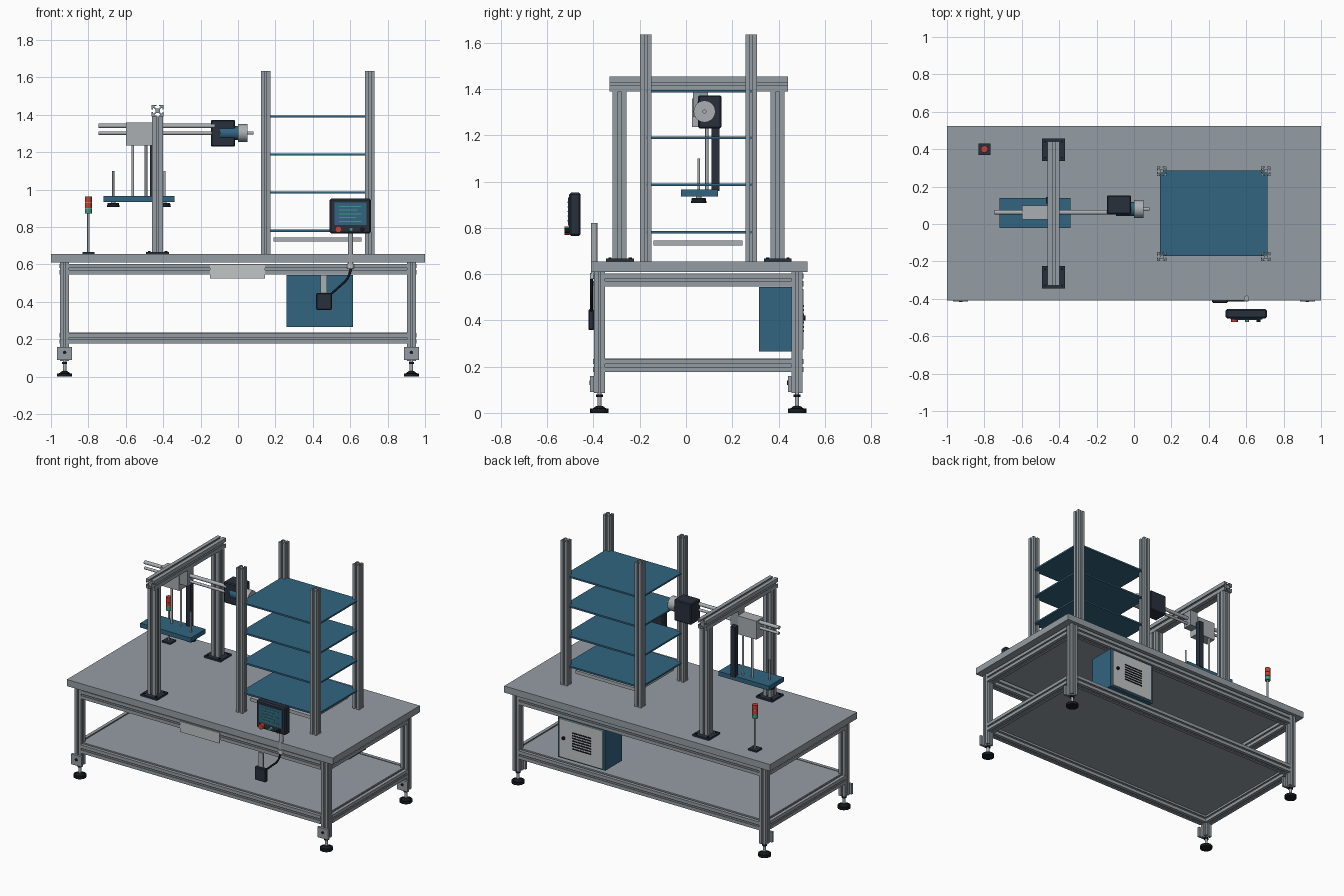
import bpy, bmesh, math
from mathutils import Matrix, Vector

old = bpy.data.objects.get("Cube")
if old:
    bpy.data.objects.remove(old, do_unlink=True)


def material(name, *rgb):
    m = bpy.data.materials.new(name)
    m.use_nodes = True
    m.diffuse_color = (*rgb, 1)
    m.node_tree.nodes["Principled BSDF"].inputs["Base Color"].default_value = (*rgb, 1)
    return m


grey = material("aluminium grey", .30, .34, .37)
pale = material("pale steel", .40, .43, .45)
white = material("light panel", .53, .56, .56)
blue = material("steel blue", .032, .13, .22)
dark = material("dark slate", .022, .030, .046)
black = material("rubber black", .008, .010, .014)
red = material("signal red", .58, .05, .035)
green = material("signal green", .05, .33, .24)

TURN = {"x": Matrix.Rotation(math.pi / 2, 4, "Y"),
        "y": Matrix.Rotation(-math.pi / 2, 4, "X"),
        "z": Matrix.Identity(4)}


def finish(name, bm, mat, smooth=False):
    bmesh.ops.recalc_face_normals(bm, faces=bm.faces)
    mesh = bpy.data.meshes.new(name)
    bm.to_mesh(mesh)
    bm.free()
    mesh.materials.append(mat)
    if smooth:
        for p in mesh.polygons:
            p.use_smooth = True
        mesh.set_sharp_from_angle(angle=math.radians(35))
    ob = bpy.data.objects.new(name, mesh)
    bpy.context.scene.collection.objects.link(ob)
    return ob


def box(name, mat, x, y, z, bevel=0):
    """Block from three (low, high) ranges."""
    bm = bmesh.new()
    bmesh.ops.create_cube(bm, size=1)
    for v in bm.verts:
        v.co = [(a + b) / 2 + (b - a) * c for (a, b), c in zip((x, y, z), v.co)]
    if bevel:
        bmesh.ops.bevel(bm, geom=bm.edges[:], offset=bevel, segments=1, affect="EDGES")
    return finish(name, bm, mat)


def rod(name, mat, start, length, r, axis="z", top=None, sides=24):
    """Cylinder or cone growing from start along an axis."""
    bm = bmesh.new()
    bmesh.ops.create_cone(bm, cap_ends=True, segments=sides, radius1=r,
                          radius2=r if top is None else top, depth=length)
    bm.transform(Matrix.Translation(start) @ TURN[axis]
                 @ Matrix.Translation((0, 0, length / 2)))
    return finish(name, bm, mat, True)


# One quarter of the slotted section, in half-widths
QUARTER = [(1, -1), (1, -.2), (.8, -.2), (.8, -.5), (.65, -.5), (.38, -.22),
           (.38, .22), (.65, .5), (.8, .5), (.8, .2), (1, .2)]


def slotted(name, start, length, size, axis="z"):
    """Slotted aluminium extrusion centred on its start point."""
    bm = bmesh.new()
    verts = []
    for k in range(4):
        spin = Matrix.Rotation(k * math.pi / 2, 4, "Z")
        verts += [bm.verts.new(spin @ Vector((a, b, 0)) * size / 2) for a, b in QUARTER]
    face = bm.faces.new(verts)
    out = bmesh.ops.extrude_face_region(bm, geom=[face])["geom"]
    bmesh.ops.translate(bm, vec=(0, 0, length),
                        verts=[g for g in out if isinstance(g, bmesh.types.BMVert)])
    bm.transform(Matrix.Translation(start) @ TURN[axis])
    return finish(name, bm, grey)


# Table top and lower shelf
box("table_top", grey, (-1, 1), (-.41, .525), (.61, .655))
box("lower_shelf", grey, (-.92, .92), (-.37, .475), (.224, .236))

# Legs, brackets and levelling feet
LEG_X, FRONT, BACK = .927, -.374, .48
for side, sx in (("right", -1), ("left", 1)):
    for end, y in (("front", FRONT), ("back", BACK)):
        tag, x = f"{end}_{side}", sx * LEG_X
        slotted("leg_" + tag, (x, y, .085), .525, .048)
        box("foot_bracket_" + tag, grey, (x - .04, x + .04), (y - .04, y - .024), (.09, .16))
        rod("bracket_bolt_" + tag, black, (x, y - .044, .13), .006, .009, "y")
        rod("foot_pad_" + tag, black, (x, y, 0), .018, .04)
        rod("foot_cone_" + tag, black, (x, y, .018), .012, .03, top=.014)
        rod("foot_stem_" + tag, pale, (x, y, .025), .065, .009)
        rod("foot_nut_" + tag, black, (x, y, .068), .012, .016, sides=6)

# Frame rails
for level, z in (("lower", .205), ("upper", .575)):
    for end, y in (("front", FRONT), ("back", BACK)):
        slotted(f"{level}_{end}_rail", (-LEG_X + .024, y, z), 2 * LEG_X - .048, .056, "x")
    for side, x in (("right", -LEG_X), ("left", LEG_X)):
        slotted(f"{level}_{side}_rail", (x, FRONT + .024, z), BACK - FRONT - .048, .056, "y")

# Front plate under the table edge
box("front_plate", white, (-.15, .145), (-.408, -.402), (.525, .597))

# Control cabinet at the back, with vented door
box("cabinet", blue, (.26, .615), (.315, .497), (.265, .545))
box("cabinet_door", white, (.275, .60), (.497, .507), (.275, .535))
for i in range(7):
    z = .35 + i * .018
    box("door_vent", black, (.36, .50), (.507, .510), (z, z + .008))
rod("door_lock", black, (.565, .505, .41), .012, .011, "y")

# Storage rack
for x in (.148, .705):
    for y in (-.174, .282):
        slotted("rack_post", (x, y, .655), .98, .05)
for z in (.775, .98, 1.183, 1.385):
    box("rack_shelf", blue, (.14, .715), (-.17, .285), (z, z + .011))
box("rack_tray", pale, (.19, .66), (-.14, .245), (.723, .745))

# Gantry
GX = -.43
for y in (-.287, .395):
    slotted("gantry_post", (GX, y, .665), .727, .06)
    box("gantry_base", dark, (GX - .062, GX + .062), (y - .058, y + .062), (.655, .667))
    for dx in (-.045, .045):
        for dy in (-.042, .046):
            rod("base_bolt", black, (GX + dx, y + dy, .667), .005, .007, sides=12)
slotted("gantry_beam", (GX, -.33, 1.422), .77, .064, "y")

# Horizontal slide
rod("upper_slide_rod", pale, (-.745, .062, 1.341), .62, .012, "x")
rod("lower_slide_rod", pale, (-.745, .062, 1.302), .62, .009, "x")
box("carriage", pale, (-.6, -.46), (.025, .1), (1.235, 1.36))
box("carriage_mount", grey, (-.46, -.40), (.03, .095), (1.28, 1.391))

# Drive motor
box("drive_housing", dark, (-.145, -.015), (.052, .153), (1.23, 1.373), .006)
rod("motor_body", blue, (-.095, .08, 1.303), .1, .037, "x")
rod("motor_flange", pale, (0, .08, 1.303), .05, .047, "x", sides=32)
rod("motor_shaft", pale, (.05, .08, 1.303), .032, .009, "x")

# Lifting gripper
for x in (-.562, -.492):
    rod("lift_rod", pale, (x, .09, .96), .28, .007)
box("cable_chain", dark, (-.47, -.435), (.11, .145), (.96, 1.3))
box("gripper_plate", blue, (-.72, -.34), (-.022, .138), (.935, .965))
for x in (-.667, -.393):
    rod("gripper_pin", pale, (x, .055, .96), .14, .006)
    rod("suction_cup", black, (x, .055, .908), .02, .034, top=.03)
    rod("cup_neck", pale, (x, .055, .925), .012, .012)

# Signal tower
TX, TY = -.8, .4
box("tower_base", dark, (TX - .032, TX + .032), (TY - .03, TY + .03), (.655, .666))
rod("tower_pole", pale, (TX, TY, .66), .215, .006)
for i, mat in enumerate((green, red, red)):
    z = .872 + i * .03
    rod("tower_lamp", mat, (TX, TY, z), .027, .019)
    rod("tower_ring", white, (TX, TY, z + .026), .004, .016)
rod("tower_cap", red, (TX, TY, .958), .005, .019)

# Operator panel and its pole
box("panel_case", dark, (.49, .71), (-.505, -.455), (.765, .952), .008)
box("panel_screen", blue, (.515, .688), (-.510, -.504), (.81, .932))
for i, width in enumerate((.12, .09, .12, .10, .12)):
    z = .828 + i * .02
    box("screen_line", green, (.54, .54 + width), (-.513, -.509), (z, z + .005))
for x, mat, r in ((.537, red, .018), (.605, green, .011), (.665, black, .011)):
    rod("panel_button", mat, (x, -.525, .788), .022, r, "y")
rod("panel_pole", pale, (.602, -.397, .58), .24, .014)
rod("pole_collar", white, (.602, -.397, .578), .026, .019)

# Junction box with cable
box("junction_box", dark, (.418, .502), (-.422, -.396), (.358, .448), .005)
box("junction_bracket", pale, (.44, .475), (-.408, -.400), (.44, .545))
curve = bpy.data.curves.new("panel_cable", "CURVE")
curve.dimensions = "3D"
curve.bevel_depth = .006
spline = curve.splines.new("BEZIER")
path = [(.607, .585), (.585, .525), (.54, .48), (.495, .44)]
spline.bezier_points.add(len(path) - 1)
for p, (x, z) in zip(spline.bezier_points, path):
    p.co = (x, -.409, z)
    p.handle_left_type = p.handle_right_type = "AUTO"
curve.materials.append(black)
bpy.context.scene.collection.objects.link(bpy.data.objects.new("panel_cable", curve))
